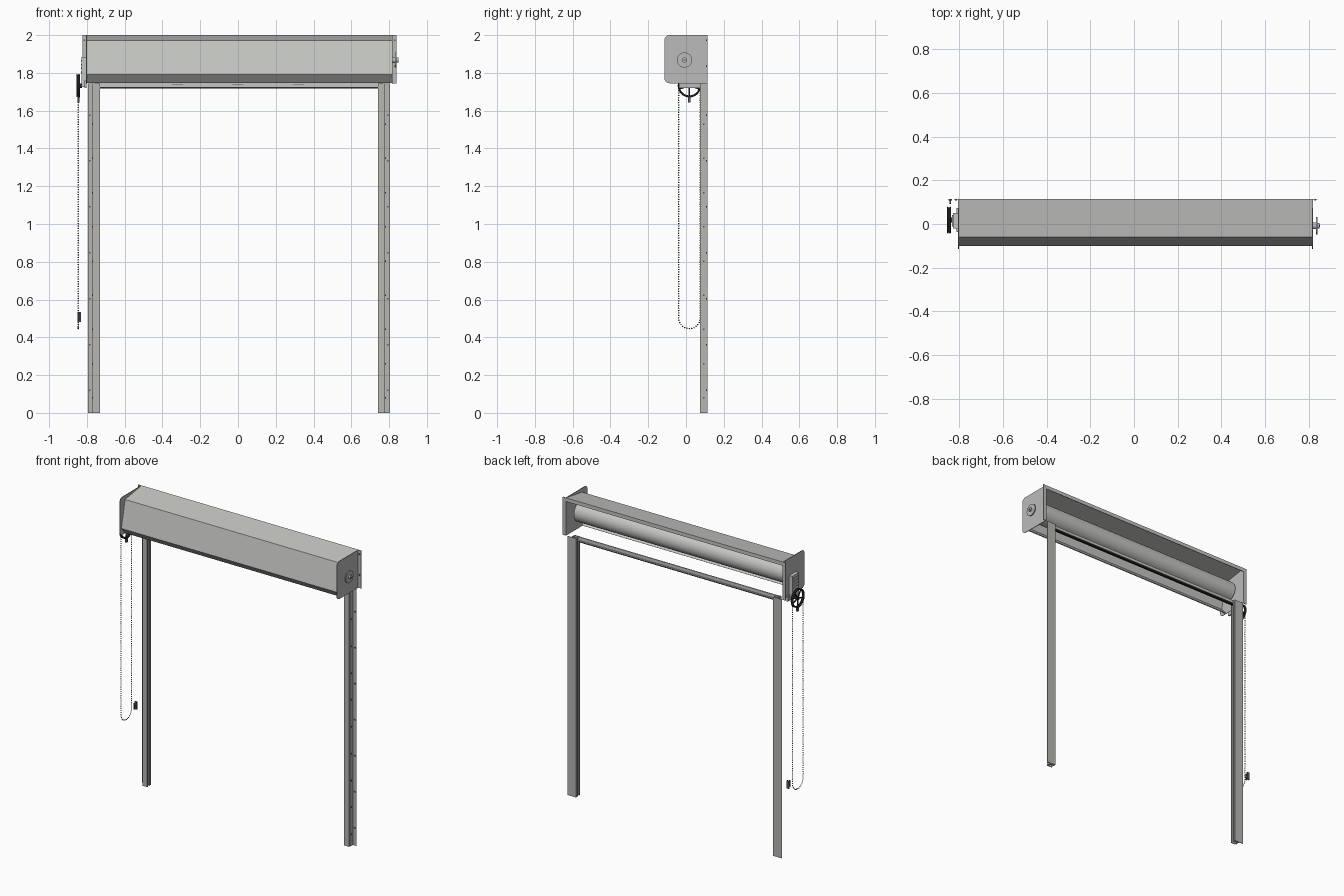
import bpy, bmesh, math
from mathutils import Matrix, Vector

if "Cube" in bpy.data.objects:
    bpy.data.objects.remove(bpy.data.objects["Cube"])


def mat(name, c):
    m = bpy.data.materials.new(name)
    m.diffuse_color = (*c, 1)
    m.use_nodes = True
    m.node_tree.nodes["Principled BSDF"].inputs["Base Color"].default_value = m.diffuse_color
    return m


STEEL = mat("light_steel", (0.56, 0.57, 0.54))
PLATE = mat("plate_grey", (0.50, 0.50, 0.50))
RAIL = mat("rail_grey", (0.48, 0.475, 0.45))
BLACK = mat("black_rubber", (0.02, 0.02, 0.02))
DARK = mat("dark_metal", (0.10, 0.10, 0.10))
CHAIN = mat("chain_metal", (0.16, 0.14, 0.10))


def finish(name, bm, m, smooth=False):
    bmesh.ops.recalc_face_normals(bm, faces=bm.faces)
    me = bpy.data.meshes.new(name)
    bm.to_mesh(me)
    bm.free()
    me.materials.append(m)
    ob = bpy.data.objects.new(name, me)
    bpy.context.collection.objects.link(ob)
    if smooth:
        bpy.ops.object.select_all(action='DESELECT')
        ob.select_set(True)
        bpy.context.view_layer.objects.active = ob
        bpy.ops.object.shade_smooth_by_angle(angle=math.radians(40))
    return ob


def add_box(bm, x0, x1, y0, y1, z0, z1):
    loc = Vector(((x0 + x1) / 2, (y0 + y1) / 2, (z0 + z1) / 2))
    size = (x1 - x0, y1 - y0, z1 - z0, 1)
    bmesh.ops.create_cube(bm, size=1, matrix=Matrix.Translation(loc) @ Matrix.Diagonal(size))


def boxes(name, m, *dims):
    bm = bmesh.new()
    for d in dims:
        add_box(bm, *d)
    return finish(name, bm, m)


def prism(name, m, loop, x0, x1):
    """Extrude a closed (y, z) outline along x."""
    bm = bmesh.new()
    f = bm.faces.new([bm.verts.new((x0, y, z)) for y, z in loop])
    ext = bmesh.ops.extrude_face_region(bm, geom=[f])["geom"]
    bmesh.ops.translate(bm, vec=(x1 - x0, 0, 0), verts=[v for v in ext if isinstance(v, bmesh.types.BMVert)])
    return finish(name, bm, m)


def lathe(name, m, prof, cy, cz, n=40, closed=False):
    """Turn an (x, radius) profile around an axis parallel to x."""
    bm = bmesh.new()
    rings = [[bm.verts.new((x, cy + r * math.cos(math.tau * i / n), cz + r * math.sin(math.tau * i / n)))
              for i in range(n)] for x, r in prof]
    pairs = list(zip(rings, rings[1:])) + ([(rings[-1], rings[0])] if closed else [])
    for a, b in pairs:
        for i in range(n):
            j = (i + 1) % n
            bm.faces.new((a[i], a[j], b[j], b[i]))
    if not closed:
        bm.faces.new(rings[0])
        bm.faces.new(rings[-1])
    return finish(name, bm, m, True)


XL, XR, YB = -0.80, 0.815, 0.115

# Folded sheet hood, open at the back and underneath
outer = [(YB, 1.975), (YB, 2.0), (-0.06, 1.972), (-0.10, 1.792), (-0.06, 1.746)]
inner = [(-0.056, 1.749), (-0.096, 1.793), (-0.057, 1.968), (YB - 0.004, 1.995), (YB - 0.004, 1.975)]
prism("hood", STEEL, outer + inner, XL, XR)

# End plates with rounded front corners and an outward back flange
loop = [(YB, 1.745), (YB, 2.0)]
for cz, a0 in ((1.972, 90), (1.773, 180)):
    for k in range(7):
        a = math.radians(a0 + 15 * k)
        loop.append((-0.087 + 0.028 * math.cos(a), cz + 0.028 * math.sin(a)))
for side, x, s in (("left", XL, -1), ("right", XR, 1)):
    prism(side + "_end_plate", PLATE, loop, x, x + s * 0.004)
    boxes(side + "_plate_flange", PLATE,
          (min(x, x + s * 0.024), max(x, x + s * 0.024), YB - 0.004, YB, 1.745, 2.0))

# Rolled curtain on its barrel
lathe("curtain_roll", STEEL, [(XL + 0.004, 0.02), (XL + 0.02, 0.02), (XL + 0.02, 0.068),
                              (XR - 0.02, 0.068), (XR - 0.02, 0.02), (XR - 0.004, 0.02)], -0.008, 1.87)

# Side rails: channel open inward plus a wall angle behind it
t = 0.004
for side, s, xi in (("left", -1, -0.73), ("right", 1, 0.74)):
    def span(a, b):
        return min(xi + s * a, xi + s * b), max(xi + s * a, xi + s * b)
    boxes(side + "_guide_channel", RAIL,
          (*span(0, 0.036), 0.075, 0.075 + t, 0, 1.745),
          (*span(0, 0.036), 0.105 - t, 0.105, 0, 1.745),
          (*span(0.036 - t, 0.036), 0.075 + t, 0.105 - t, 0, 1.745),
          (*span(0, t), 0.079, 0.084, 0, 1.745),
          (*span(0, t), 0.096, 0.101, 0, 1.745))
    boxes(side + "_wall_angle", RAIL,
          (*span(0.036, 0.039), 0.082, YB, 0, 1.745),
          (*span(0.0, 0.065), YB - t, YB, 0, 1.745))
    # Fixing bolts and rivets
    bolts = [(*span(0.050, 0.058), 0.107, YB - t, 0.115 + 0.243 * k, 0.123 + 0.243 * k) for k in range(7)]
    rivets = [(*span(0.039, 0.043), 0.090, 0.097, 0.076 + 0.181 * k, 0.084 + 0.181 * k) for k in range(9)]
    px = XL if s < 0 else XR
    for z in (1.83, 1.97):
        a, b = sorted((px + s * 0.010, px + s * 0.018))
        bolts.append((a, b, 0.107, YB - t, z, z + 0.008))
    boxes(side + "_bolts", DARK, *bolts, *rivets)

# Bottom bar with rubber seal and stops
boxes("bottom_bar", STEEL, (-0.755, 0.765, 0.086, 0.089, 1.724, 1.75),
      (-0.755, 0.765, 0.091, 0.094, 1.724, 1.75),
      (-0.755, 0.765, 0.079, 0.101, 1.724, 1.728))
boxes("bottom_seal", BLACK, (-0.735, 0.745, 0.082, 0.098, 1.717, 1.724))
boxes("bar_stops", DARK, *[(x - 0.03, x + 0.03, 0.083, 0.086, 1.735, 1.739) for x in (-0.32, 0.0, 0.32)])

# Bearing hub on the right plate
lathe("bearing_hub", PLATE, [(XR, 0.016), (0.832, 0.016), (0.832, 0.04), (0.839, 0.04),
                             (0.839, 0.013), (0.849, 0.013)], -0.008, 1.868, 32)
boxes("hub_pin", DARK, (0.842, 0.851, -0.014, -0.002, 1.866, 1.870))

# Gearbox on the left plate
boxes("gear_bracket", PLATE, (-0.812, -0.802, -0.036, 0.074, 1.72, 1.76))
boxes("gearbox", STEEL, (-0.828, -0.804, -0.02, 0.05, 1.725, 1.885))
boxes("gearbox_ribs", PLATE, *[(-0.832, -0.828, -0.012, 0.042, z, z + 0.008) for z in (1.80, 1.82, 1.84, 1.86)])

# Grooved chain wheel with spokes
WX, WY, WZ, WR = -0.846, 0.018, 1.732, 0.062
lathe("chain_wheel_rim", BLACK, [(WX - 0.009, WR), (WX - 0.002, WR - 0.006), (WX + 0.002, WR - 0.006),
                                 (WX + 0.009, WR), (WX + 0.009, WR - 0.004), (WX + 0.003, WR - 0.011),
                                 (WX - 0.003, WR - 0.011), (WX - 0.009, WR - 0.004)], WY, WZ, 32, True)
lathe("chain_wheel_hub", BLACK, [(WX - 0.008, 0.011), (-0.825, 0.011)], WY, WZ, 16)
bm = bmesh.new()
for k in range(5):
    old = set(bm.verts)
    add_box(bm, WX - 0.003, WX + 0.003, -0.0035, 0.0035, 0.008, WR - 0.007)
    new = [v for v in bm.verts if v not in old]
    bmesh.ops.transform(bm, verts=new, matrix=Matrix.Translation((0, WY, WZ)) @
                        Matrix.Rotation(math.tau * (k + 0.5) / 5, 4, 'X'))
finish("chain_wheel_spokes", bm, BLACK)
boxes("chain_guide", DARK, (-0.85, -0.838, 0.011, 0.024, 1.643, 1.678))

# Bead chain loop: two straight runs joined by half circles
R, Z0, Z1 = 0.057, 0.503, WZ
run, arc = Z1 - Z0, math.pi * R
total = 2 * (run + arc)
count = 220
bm = bmesh.new()
for i in range(count):
    d = total * i / count
    if d < run:
        y, z = -R, Z1 - d
    elif d < run + arc:
        a = math.pi + (d - run) / R
        y, z = R * math.cos(a), Z0 + R * math.sin(a)
    elif d < 2 * run + arc:
        y, z = R, Z0 + d - run - arc
    else:
        a = (d - 2 * run - arc) / R
        y, z = R * math.cos(a), Z1 + R * math.sin(a)
    bmesh.ops.create_icosphere(bm, subdivisions=1, radius=0.0042, matrix=Matrix.Translation((WX, WY + y, z)))
finish("bead_chain", bm, CHAIN, True)

# Wall cleat for the chain
boxes("chain_cleat", DARK, (-0.849, -0.832, 0.108, YB, 0.482, 0.535),
      (-0.845, -0.836, 0.094, 0.108, 0.502, 0.514),
      (-0.845, -0.836, 0.091, 0.095, 0.488, 0.53))
